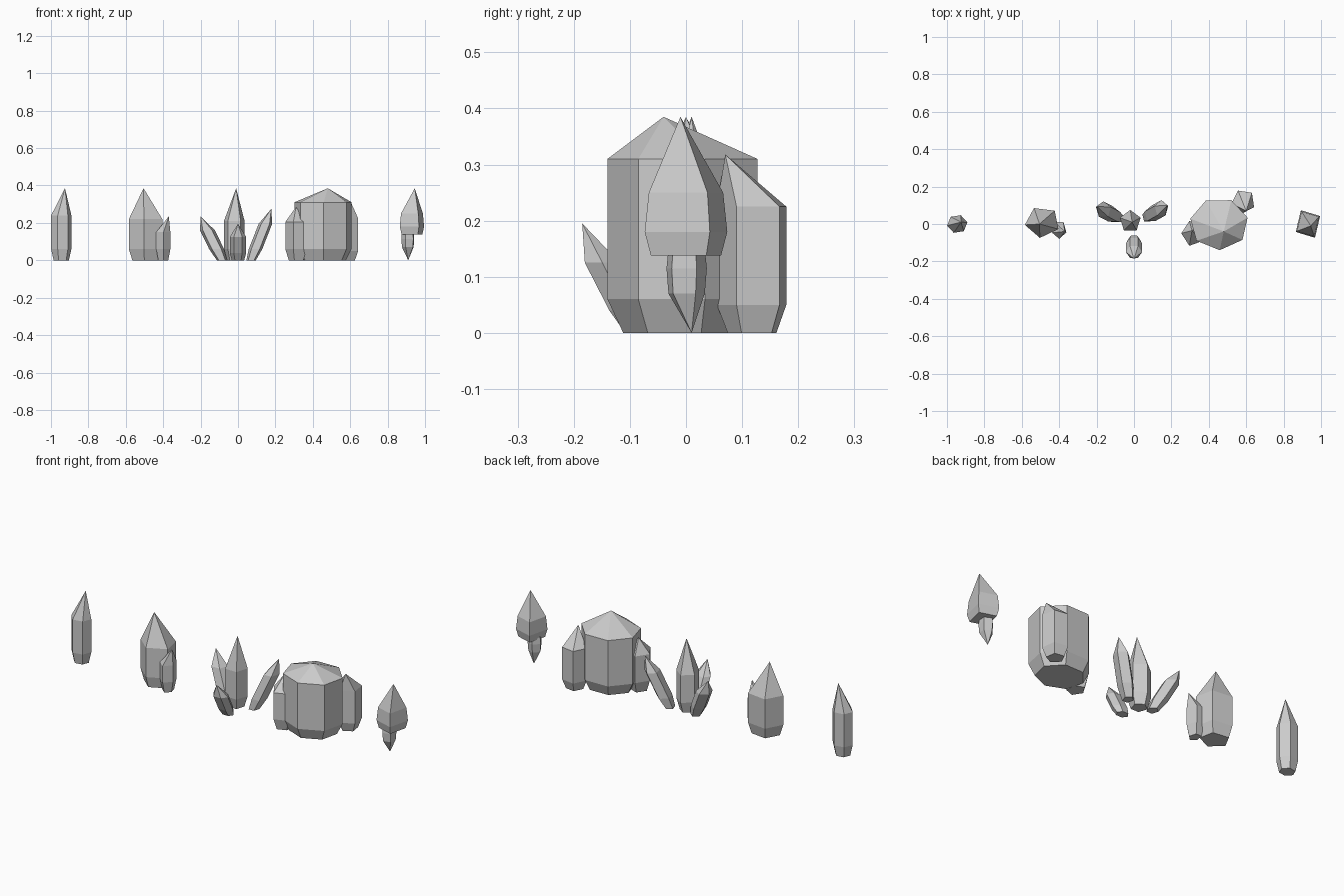
import bpy, bmesh
from math import sin, cos, radians, tau
from mathutils import Vector

cube = bpy.data.objects.get("Cube")
if cube:
    bpy.data.objects.remove(cube)

stone = bpy.data.materials.new("grey_crystal")
stone.use_nodes = True
grey = (0.6, 0.6, 0.6, 1)
stone.diffuse_color = grey
stone.node_tree.nodes["Principled BSDF"].inputs["Base Color"].default_value = grey


def crystal(name, foot, tip, width, depth, shoulder, sides=5, turn=90,
            waist=0.06, foot_size=0.7, shoulder_size=1, leaning=False):
    """Loft an oval polygon from its foot over waist and shoulder, then close it at the tip.

    The body stands upright unless it is leaning, when it is sheared towards the tip.
    Width and depth are half sizes; waist and shoulder are heights.
    """
    foot, tip = Vector(foot), Vector(tip)
    axis = tip - foot
    slope = axis / axis.z if leaning else Vector((0, 0, 1))
    angles = [radians(turn) + tau * i / sides for i in range(sides)]

    def ring(bm, height, size):
        centre = foot + slope * (height - foot.z)
        return [bm.verts.new(centre + size * Vector((width * cos(a), depth * sin(a), 0)))
                for a in angles]

    bm = bmesh.new()
    base = ring(bm, foot.z, foot_size)
    middle = ring(bm, waist, 1)
    top = ring(bm, shoulder, shoulder_size)
    point = bm.verts.new(tip)
    bm.faces.new(base)
    for i in range(sides):
        j = (i + 1) % sides
        bm.faces.new((base[i], base[j], middle[j], middle[i]))
        bm.faces.new((middle[i], middle[j], top[j], top[i]))
        bm.faces.new((top[i], top[j], point))
    bmesh.ops.recalc_face_normals(bm, faces=bm.faces[:])

    mesh = bpy.data.meshes.new(name)
    bm.to_mesh(mesh)
    bm.free()
    mesh.materials.append(stone)
    bpy.context.collection.objects.link(bpy.data.objects.new(name, mesh))


# Slim single crystal
crystal("slim_crystal", foot=(-0.945, 0, 0), tip=(-0.925, 0.01, 0.385),
        width=0.055, depth=0.05, shoulder=0.24, sides=6, turn=10, foot_size=0.75)

# Paired crystals
crystal("pair_large_crystal", foot=(-0.49, 0.01, 0), tip=(-0.505, 0, 0.385),
        width=0.095, depth=0.085, shoulder=0.22, turn=190, foot_size=0.8)
crystal("pair_small_crystal", foot=(-0.4, -0.03, 0), tip=(-0.37, -0.04, 0.235),
        width=0.04, depth=0.05, shoulder=0.15, turn=200)

# Spreading cluster: one upright crystal and three leaning outwards
crystal("cluster_centre_crystal", foot=(-0.02, 0.015, 0), tip=(-0.01, 0.01, 0.385),
        width=0.058, depth=0.06, shoulder=0.21)
crystal("cluster_front_crystal", foot=(0, -0.085, 0), tip=(0, -0.185, 0.195),
        width=0.044, depth=0.036, shoulder=0.125, sides=6, turn=0, waist=0.04,
        foot_size=0.75, leaning=True)
crystal("cluster_right_crystal", foot=(-0.085, 0.035, 0), tip=(-0.2, 0.095, 0.235),
        width=0.042, depth=0.045, shoulder=0.16, leaning=True)
crystal("cluster_left_crystal", foot=(0.07, 0.04, 0), tip=(0.178, 0.1, 0.275),
        width=0.038, depth=0.045, shoulder=0.195, leaning=True)

# Broad crystal with a growth on each side
crystal("broad_crystal", foot=(0.455, 0, 0), tip=(0.48, -0.04, 0.385),
        width=0.157, depth=0.14, shoulder=0.31, sides=7, turn=14, foot_size=0.8)
crystal("broad_left_growth", foot=(0.585, 0.12, 0), tip=(0.6, 0.07, 0.318),
        width=0.064, depth=0.066, shoulder=0.225, turn=45, waist=0.05)
crystal("broad_right_growth", foot=(0.315, -0.05, 0), tip=(0.31, -0.035, 0.285),
        width=0.062, depth=0.07, shoulder=0.205, turn=180)

# Hanging crystal: wide head above a narrow stem that points down
crystal("hanging_crystal_head", foot=(0.93, 0, 0.138), tip=(0.945, -0.01, 0.385),
        width=0.075, depth=0.085, shoulder=0.25, sides=4, turn=30, waist=0.18,
        foot_size=0.85, shoulder_size=0.9)
crystal("hanging_crystal_stem", foot=(0.91, 0, 0.15), tip=(0.91, 0.01, 0),
        width=0.037, depth=0.038, shoulder=0.07, turn=30, waist=0.115,
        foot_size=0.9, shoulder_size=0.9)
